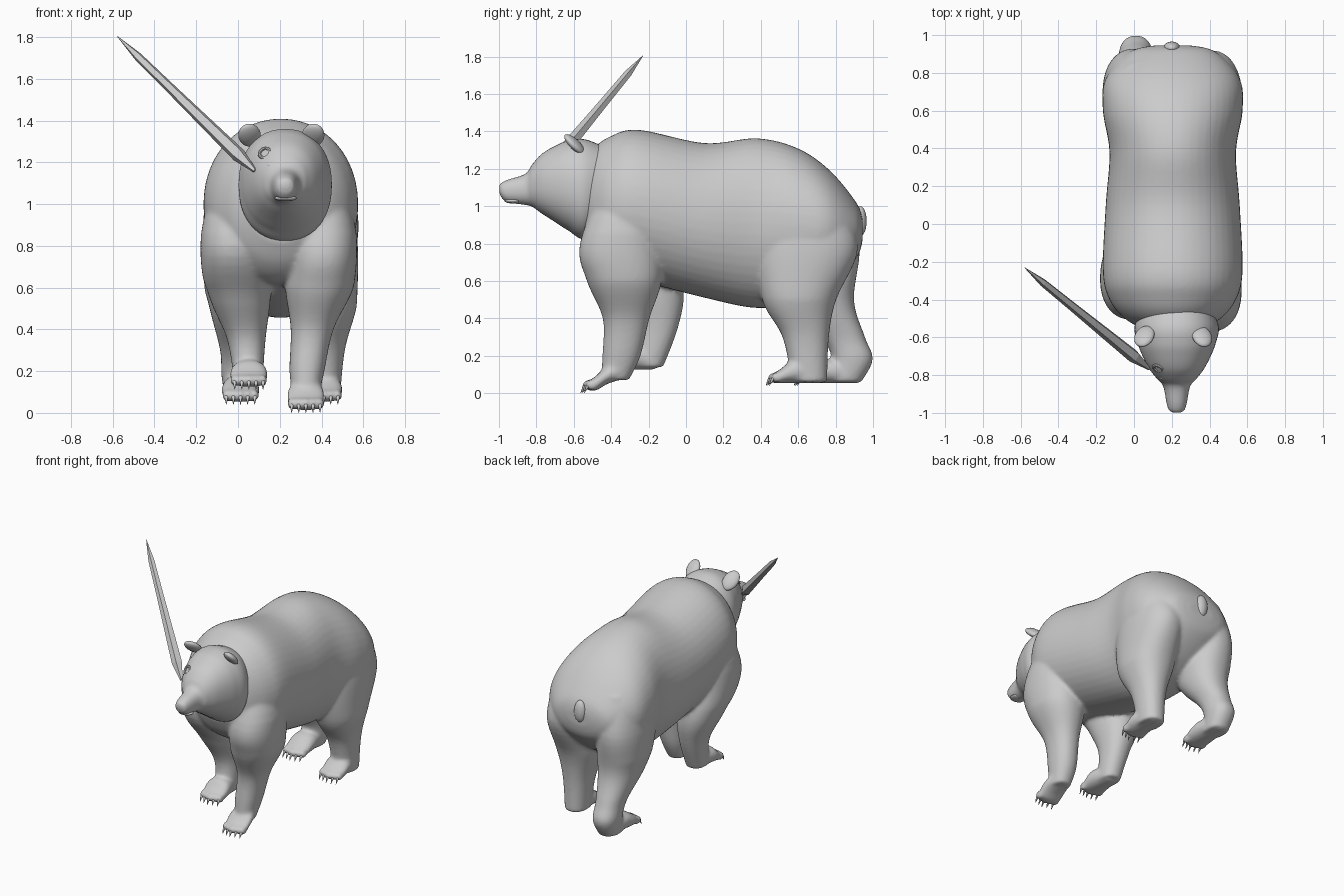
import bpy, bmesh, math
from mathutils import Vector, Matrix

if "Cube" in bpy.data.objects:
    bpy.data.objects.remove(bpy.data.objects["Cube"])


def finish(name, bm, smooth=True):
    bmesh.ops.recalc_face_normals(bm, faces=bm.faces[:])
    me = bpy.data.meshes.new(name)
    bm.to_mesh(me)
    bm.free()
    for p in me.polygons:
        p.use_smooth = smooth
    ob = bpy.data.objects.new(name, me)
    bpy.context.collection.objects.link(ob)
    return ob


def skin(bm, loops):
    for a, b in zip(loops, loops[1:]):
        n = len(a)
        for i in range(n):
            j = (i + 1) % n
            bm.faces.new((a[i], a[j], b[j], b[i]))
    bm.faces.new(loops[0][::-1])
    bm.faces.new(loops[-1])


def catmull(rings, steps=6):
    out = []
    for i in range(len(rings) - 1):
        p0, p1 = rings[max(i - 1, 0)], rings[i]
        p2, p3 = rings[i + 1], rings[min(i + 2, len(rings) - 1)]
        for s in range(steps):
            t = s / steps
            out.append([0.5 * (2 * b + (c - a) * t + (2 * a - 5 * b + 4 * c - d) * t * t
                               + (3 * b - a - 3 * c + d) * t ** 3)
                        for a, b, c, d in zip(p0, p1, p2, p3)])
    return out + [list(rings[-1])]


def oval(rx, ry, n=48, power=2.2):
    for i in range(n):
        a = math.tau * i / n
        c, s = math.cos(a), math.sin(a)
        yield (rx * math.copysign(abs(c) ** (2 / power), c),
               ry * math.copysign(abs(s) ** (2 / power), s))


def barrel(bm, x, rings, power=2.2):
    """Upright sections along y: y, half width, bottom z, top z."""
    skin(bm, [[bm.verts.new((x + u, y, (lo + hi) / 2 + v))
               for u, v in oval(w, (hi - lo) / 2, 48, power)]
              for y, w, lo, hi in catmull(rings)])


def limb(bm, rings):
    """Level sections down z: z, centre x, centre y, half depth."""
    skin(bm, [[bm.verts.new((x + u, y + v, z)) for u, v in oval(min(.165, .82 * r), r)]
              for z, x, y, r in catmull(rings)])


def ball(bm, loc, size, rx=0.0, ry=0.0):
    m = (Matrix.Translation(loc) @ Matrix.Rotation(ry, 4, 'Y') @ Matrix.Rotation(rx, 4, 'X')
         @ Matrix.Diagonal((*size, 1)))
    bmesh.ops.create_uvsphere(bm, u_segments=20, v_segments=12, radius=1, matrix=m)


def taper(bm, pts, radii, n=8):
    pts = [Vector(p) for p in pts]
    d = (pts[-1] - pts[0]).normalized()
    u = d.cross(Vector((0, 1, .3))).normalized()
    v = d.cross(u)
    skin(bm, [[bm.verts.new(p + a * u + b * v) for a, b in oval(r, r, n, 2)]
              for p, r in zip(pts, radii)])


# Torso
bm = bmesh.new()
barrel(bm, .205, [(-.56, .15, .82, 1.16), (-.5, .255, .71, 1.3), (-.4, .335, .63, 1.375),
                  (-.25, .37, .6, 1.408), (.1, .355, .51, 1.337), (.38, .335, .455, 1.363),
                  (.6, .37, .49, 1.308), (.77, .355, .58, 1.19), (.91, .23, .72, 1.02),
                  (.945, .1, .82, .93)], 2.05)

# Legs: left front, raised right front, left hind, right hind
limb(bm, [(1.15, .385, -.3, .13), (.8, .405, -.352, .215), (.6, .39, -.33, .2),
          (.4, .355, -.32, .125), (.2, .33, -.345, .102), (.07, .325, -.38, .075)])
limb(bm, [(1.15, .02, -.26, .13), (.8, -.015, -.29, .218), (.55, .01, -.19, .178),
          (.35, .04, -.155, .112), (.14, .05, -.205, .083)])
limb(bm, [(1.05, .38, .65, .17), (.78, .41, .65, .27), (.5, .405, .605, .198),
          (.3, .41, .64, .124), (.06, .41, .66, .095)])
limb(bm, [(1.05, .05, .69, .17), (.78, 0, .69, .238), (.5, .01, .72, .178),
          (.3, .01, .84, .117), (.18, .01, .89, .109), (.06, .012, .85, .088)])

# Feet with toes: toe y, heel y, centre x, toe sole z, heel sole z
feet = [(-.53, -.31, .325, .014, .085), (-.4, -.17, .052, .125, .125),
        (.46, .72, .41, .053, .053), (.61, .92, .012, .053, .053)]
for y0, y1, x, z0, z1 in feet:
    barrel(bm, x, [(y0 + .01, .06, z0, z0 + .05), (y0 + .05, .087, z0, z0 + .08),
                   ((y0 + y1) / 2, .087, (z0 + z1) / 2, z0 + .13), (y1, .06, z1, z1 + .1)])
    for k in range(-2, 3):
        ball(bm, (x + k * .034, y0 + .01 + abs(k) * .009, z0 + .03), (.021, .035, .029))
body = finish("body_and_legs", bm)
rm = body.modifiers.new("fuse", 'REMESH')
rm.mode, rm.voxel_size, rm.use_smooth_shade = 'VOXEL', .011, True
sm = body.modifiers.new("soften", 'SMOOTH')
sm.factor, sm.iterations = .5, 10

# Claws
bm = bmesh.new()
for y0, y1, x, z0, z1 in feet:
    for k in range(-2, 3):
        p = Vector((x + k * .034, y0 + abs(k) * .009, z0))
        taper(bm, [p + Vector((0, .01, .035)), p + Vector((0, -.015, .022)),
                   p + Vector((0, -.033, -.013))], [.011, .009, .001])
finish("claws", bm)

# Head and muzzle
bm = bmesh.new()
barrel(bm, .226, [(-.42, .17, .92, 1.31), (-.54, .222, .825, 1.357), (-.63, .207, .87, 1.35),
                  (-.7, .18, .915, 1.322), (-.77, .143, .96, 1.28), (-.82, .104, .995, 1.226),
                  (-.86, .071, 1.007, 1.172), (-.95, .053, 1.02, 1.142), (-.985, .04, 1.045, 1.125),
                  (-.998, .02, 1.075, 1.11)])
finish("head", bm)

# Ears
for name, x, tilt in (("right_ear", .055, -.3), ("left_ear", .36, .3)):
    bm = bmesh.new()
    ball(bm, (x, -.595, 1.33), (.054, .026, .074), .8, tilt)
    finish(name, bm)

# Eyes
bm = bmesh.new()
for x in (.152, .285):
    ball(bm, (x, -.812, 1.187), (.014, .012, .009))
finish("eyes", bm)

# Nose, lower lip and tail
for name, loc, size in (("nose", (.226, -.976, 1.1), (.034, .022, .022)),
                        ("lower_lip", (.228, -.925, 1.028), (.054, .045, .014)),
                        ("tail", (.2, .932, .92), (.045, .034, .08))):
    bm = bmesh.new()
    ball(bm, loc, size)
    finish(name, bm)

# Wound on the brow
bpy.ops.mesh.primitive_torus_add(major_radius=.026, minor_radius=.008, major_segments=20, minor_segments=8,
                                 location=(.127, -.765, 1.245), rotation=(1.05, 0, -.44))
bpy.context.object.name = "wound"

# Long splinter at the side of the head
base, tip = Vector((.08, -.765, 1.16)), Vector((-.58, -.23, 1.805))
bm = bmesh.new()
taper(bm, [base.lerp(tip, t) for t in (0, .12, .3, .6, .85, 1)],
      [.01, .036, .032, .025, .021, .001], 5)
finish("splinter", bm, False)
